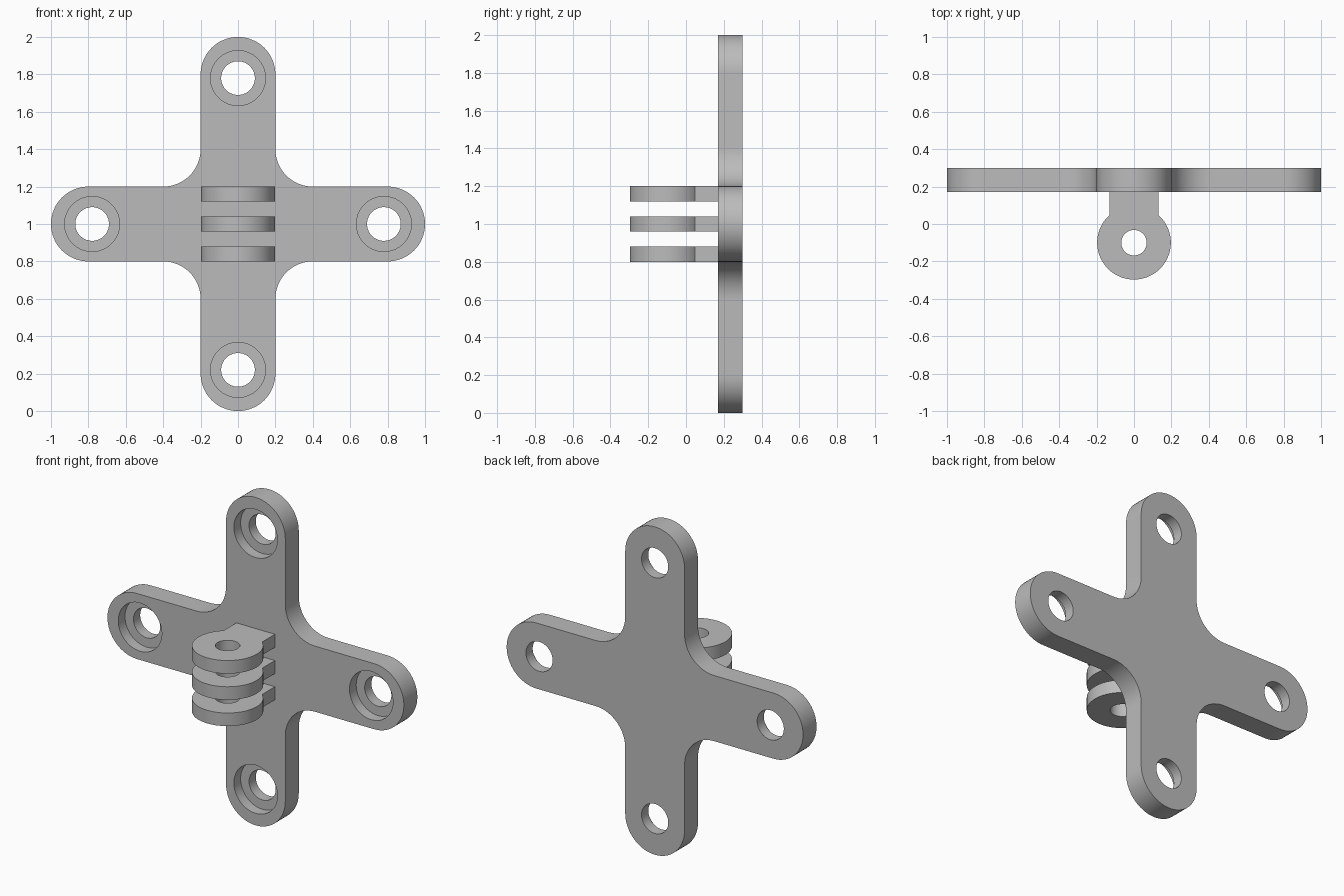
import bpy
import bmesh
from math import sin, cos, pi, radians, asin
from mathutils import Vector, Matrix

cube = bpy.data.objects.get("Cube")
if cube:
    bpy.data.objects.remove(cube)

grey = bpy.data.materials.new("plain grey")
grey.use_nodes = True
GREY = (0.5, 0.5, 0.5, 1)
grey.diffuse_color = GREY
grey.node_tree.nodes["Principled BSDF"].inputs["Base Color"].default_value = GREY

CENTRE_Z = 1.0
ARM, HALF = 1.0, 0.2             # arm length and half width
FRONT, BACK = 0.17, 0.3          # plate faces along y
HOLE_AT, HOLE_R, BORE_R = 0.78, 0.09, 0.147
BORE_DEPTH = 0.065
LUG_Y, LUG_R, PIN_R, NECK = -0.1, 0.197, 0.068, 0.13


def arc(cx, cy, r, start, end, steps):
    angles = [start + (end - start) * i / steps for i in range(steps + 1)]
    return [Vector((cx + r * cos(a), cy + r * sin(a), 0)) for a in angles]


def prism(name, outline, height, matrix):
    """Extrude a flat outline along its local z, then place it."""
    bm = bmesh.new()
    face = bm.faces.new([bm.verts.new(p) for p in outline])
    top = bmesh.ops.extrude_face_region(bm, geom=[face])["geom"]
    moved = [v for v in top if isinstance(v, bmesh.types.BMVert)]
    bmesh.ops.translate(bm, verts=moved, vec=(0, 0, height))
    bmesh.ops.recalc_face_normals(bm, faces=bm.faces)
    bm.transform(matrix)
    mesh = bpy.data.meshes.new(name)
    bm.to_mesh(mesh)
    bm.free()
    mesh.materials.append(grey)
    obj = bpy.data.objects.new(name, mesh)
    bpy.context.collection.objects.link(obj)
    return obj


def cut(obj, cutters):
    """Subtract each cutter, apply the result and drop the cutter."""
    bpy.context.view_layer.objects.active = obj
    for cutter in cutters:
        cutter.hide_render = True
        mod = obj.modifiers.new("hole", "BOOLEAN")
        mod.operation, mod.solver, mod.object = "DIFFERENCE", "EXACT", cutter
        bpy.ops.object.modifier_apply(modifier=mod.name)
        bpy.data.objects.remove(cutter)


def smooth(obj):
    bpy.ops.object.select_all(action="DESELECT")
    obj.select_set(True)
    bpy.context.view_layer.objects.active = obj
    bpy.ops.object.shade_smooth_by_angle(angle=radians(30))


def disc(r):
    return arc(0, 0, r, 0, 2 * pi, 64)[:-1]


# Cross plate: one rounded arm and its inner fillet, turned four times
quarter = (arc(ARM - HALF, 0, HALF, -pi / 2, pi / 2, 32)
           + arc(2 * HALF, 2 * HALF, HALF, 3 * pi / 2, pi, 16))
outline = []
for k in range(4):
    turn = Matrix.Rotation(k * pi / 2, 4, "Z")
    outline += [turn @ p for p in quarter]
# Local z runs towards the front (-y)
upright = Matrix.Translation((0, BACK, CENTRE_Z)) @ Matrix.Rotation(pi / 2, 4, "X")
plate = prism("cross_plate", outline, BACK - FRONT, upright)

# Counterbored screw holes, one near each arm tip
cutters = []
for k in range(4):
    x, y = HOLE_AT * cos(k * pi / 2), HOLE_AT * sin(k * pi / 2)
    through = upright @ Matrix.Translation((x, y, -0.1))
    bore = upright @ Matrix.Translation((x, y, BACK - FRONT - BORE_DEPTH))
    cutters.append(prism("hole_cutter", disc(HOLE_R), 0.4, through))
    cutters.append(prism("bore_cutter", disc(BORE_R), 0.2, bore))
cut(plate, cutters)
smooth(plate)

# Three hinge lugs: round eye with a straight neck into the plate
join = asin(NECK / LUG_R)
lug_outline = arc(0, 0, LUG_R, pi / 2 + join, 2.5 * pi - join, 56)
lug_outline += [Vector((s * NECK, FRONT - LUG_Y + 0.01, 0)) for s in (1, -1)]
for name, z in (("lower", 0.8), ("middle", 0.96), ("upper", 1.12)):
    lug = prism(name + "_hinge_lug", lug_outline, 0.08, Matrix.Translation((0, LUG_Y, z)))
    pin = prism("pin_cutter", disc(PIN_R), 0.4, Matrix.Translation((0, LUG_Y, z - 0.1)))
    cut(lug, [pin])
    smooth(lug)
